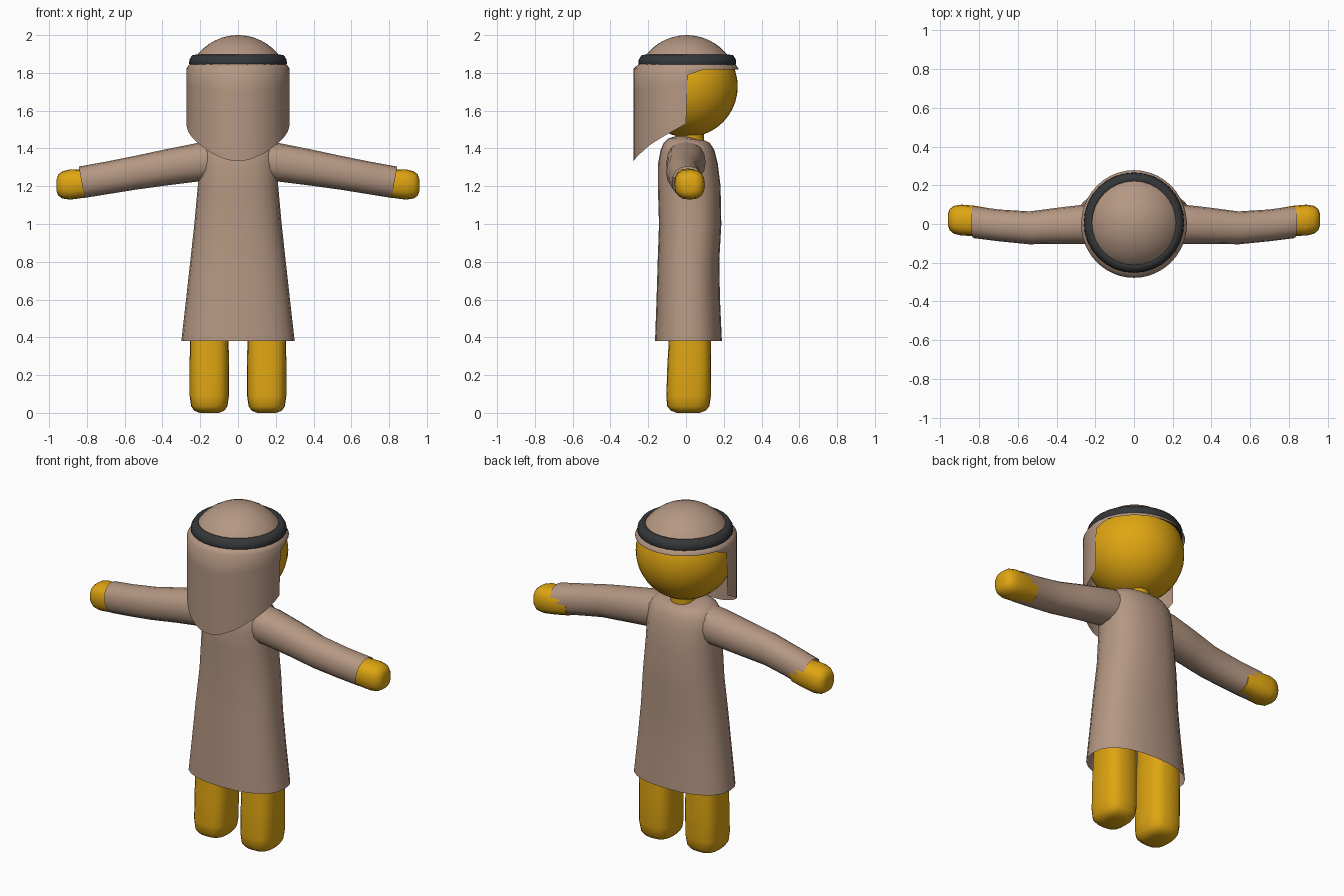
import bpy, bmesh, math
from mathutils import Vector

if "Cube" in bpy.data.objects:
    bpy.data.objects.remove(bpy.data.objects["Cube"])


def material(name, rgb):
    m = bpy.data.materials.new(name)
    m.diffuse_color = (*rgb, 1)
    m.use_nodes = True
    m.node_tree.nodes["Principled BSDF"].inputs["Base Color"].default_value = m.diffuse_color
    return m


YELLOW = material("yellow skin", (0.74, 0.38, 0.006))
BROWN = material("brown cloth", (0.46, 0.31, 0.225))
BLACK = material("black band", (0.035, 0.037, 0.04))


def finish(name, bm, mat, angle=50):
    """Turn the faces outward, make the object and smooth it."""
    bmesh.ops.recalc_face_normals(bm, faces=bm.faces[:])
    mid = sum((v.co for v in bm.verts), Vector()) / len(bm.verts)
    if sum((f.calc_center_median() - mid).dot(f.normal) * f.calc_area() for f in bm.faces) < 0:
        bmesh.ops.reverse_faces(bm, faces=bm.faces[:])
    me = bpy.data.meshes.new(name)
    bm.to_mesh(me)
    bm.free()
    me.materials.append(mat)
    ob = bpy.data.objects.new(name, me)
    bpy.context.collection.objects.link(ob)
    bpy.ops.object.select_all(action='DESELECT')
    ob.select_set(True)
    bpy.context.view_layer.objects.active = ob
    bpy.ops.object.shade_smooth_by_angle(angle=math.radians(angle))
    return ob


def loft(name, rings, mat, closed=True, cap_start=False, cap_end=False):
    """Bridge rows of points into a skin."""
    bm = bmesh.new()
    rows = [[bm.verts.new(p) for p in ring] for ring in rings]
    n = len(rows[0])
    for a, b in zip(rows, rows[1:]):
        for i in range(n if closed else n - 1):
            j = (i + 1) % n
            bm.faces.new((a[i], a[j], b[j], b[i]))
    if cap_start:
        bm.faces.new(rows[0])
    if cap_end:
        bm.faces.new(rows[-1])
    return finish(name, bm, mat)


def oval(a, b, n, power):
    """Points of a rounded-square oval with half sizes a and b."""
    pts = []
    for i in range(n):
        t = 2 * math.pi * i / n
        c, s = math.cos(t), math.sin(t)
        pts.append((math.copysign(abs(c) ** power, c) * a, math.copysign(abs(s) ** power, s) * b))
    return pts


def upright(z, cx, cy, a, b, n=24, power=0.85, dip=0.0):
    return [(cx + u, cy + v, z - dip * max(0, v) / b) for u, v in oval(a, b, n, power)]


def sideways(s, x, cy, cz, a, b, n=16, power=0.9, lean=0.0):
    return [(s * (x + lean * v / b), cy + u, cz + v) for u, v in oval(a, b, n, power)]


# Robe body: height, middle y, half width, half depth, dip at the collar
robe = [(0.38, 0.013, 0.30, 0.177, 0), (0.60, 0.012, 0.275, 0.168, 0),
        (0.80, 0.013, 0.253, 0.163, 0), (1.00, 0.022, 0.231, 0.165, 0),
        (1.20, 0.017, 0.213, 0.166, 0), (1.32, 0.010, 0.212, 0.158, 0),
        (1.39, 0.008, 0.207, 0.143, 0), (1.43, 0.004, 0.182, 0.122, 0),
        (1.452, 0.004, 0.130, 0.098, 0.01), (1.462, 0.006, 0.072, 0.072, 0.02)]
loft("robe", [upright(z, 0, y, a, b, dip=d) for z, y, a, b, d in robe], BROWN)
loft("neck", [upright(z, 0, 0.02, 0.07, 0.075, 16, 1) for z in (1.38, 1.452, 1.50)], YELLOW)

# Sleeves: x, middle y, middle z, half depth, half height, lean of the cuff
sleeve = [(0.13, 0.0, 1.335, 0.100, 0.105, 0), (0.22, 0.0, 1.326, 0.104, 0.102, 0),
          (0.38, -0.008, 1.300, 0.094, 0.096, 0), (0.54, -0.020, 1.272, 0.085, 0.090, 0),
          (0.70, -0.007, 1.243, 0.082, 0.085, 0.01), (0.828, 0.010, 1.221, 0.083, 0.083, 0.015)]
hand = [(0.74, 0.010, 1.222, 0.070, 0.072), (0.82, 0.016, 1.214, 0.078, 0.076),
        (0.89, 0.020, 1.209, 0.080, 0.080), (0.93, 0.022, 1.207, 0.072, 0.072),
        (0.952, 0.022, 1.206, 0.055, 0.056), (0.96, 0.022, 1.206, 0.032, 0.032)]
leg = [(0.0, 0.012, 0.05, 0.06), (0.012, 0.012, 0.08, 0.092), (0.035, 0.012, 0.096, 0.112),
       (0.09, 0.014, 0.104, 0.118), (0.25, 0.017, 0.104, 0.116),
       (0.42, 0.021, 0.102, 0.110), (0.70, 0.021, 0.095, 0.105)]
for s, side in ((1, "right"), (-1, "left")):
    loft(side + "_sleeve", [sideways(s, x, y, z, a, b, lean=l) for x, y, z, a, b, l in sleeve], BROWN)
    loft(side + "_hand", [sideways(s, x, y, z, a, b, power=0.8) for x, y, z, a, b in hand],
         YELLOW, cap_start=True, cap_end=True)
    loft(side + "_leg", [upright(z, s * 0.152, y, a, b, 20, 0.7) for z, y, a, b in leg],
         YELLOW, cap_start=True, cap_end=True)

# Head, with the cloth crown over its upper part
bm = bmesh.new()
bmesh.ops.create_uvsphere(bm, u_segments=32, v_segments=20, radius=0.268)
bmesh.ops.translate(bm, verts=bm.verts[:], vec=(0, 0.006, 1.728))
finish("head", bm, YELLOW)

crown = []
for i in range(9):
    t = math.radians(24 + i * 8)
    crown.append(upright(1.726 + 0.274 * math.sin(t), 0, 0.004,
                         0.274 * math.cos(t), 0.274 * math.cos(t), 32, 1))
loft("cloth_crown", crown, BROWN, cap_end=True)

# Head cloth: hangs long behind and ends in a short rim above the face
HANG = [(-0.28, 1.33), (-0.256, 1.36), (-0.19, 1.42), (-0.10, 1.475), (0.0, 1.53)]


def hem(y):
    for (y0, z0), (y1, z1) in zip(HANG, HANG[1:]):
        if y <= y1:
            return z0 + (z1 - z0) * (y - y0) / (y1 - y0)
    return HANG[-1][1]


back = [180 + i * 180 / 24 for i in range(25)]
front = [2 + i * 176 / 20 for i in range(21)]
columns = [(math.radians(t), hem(0.278 * math.sin(math.radians(t)))) for t in back]
columns += [(math.radians(t), 1.785 + 0.033 * min(1, math.sin(math.radians(t)) * 3)) for t in front]
rows = []
for k in range(5):
    rows.append([(0.273 * math.cos(t), 0.278 * math.sin(t), z + (1.822 - z) * k / 4)
                 for t, z in columns])
for r, z in ((0.262, 1.84), (0.235, 1.86)):
    rows.append([(r * math.cos(t), r * math.sin(t) + 0.004, z) for t, _ in columns])
loft("head_cloth", rows, BROWN)

# Head band
profile = [(0.222, 1.835), (0.252, 1.835), (0.259, 1.85), (0.257, 1.87),
           (0.243, 1.893), (0.222, 1.897), (0.205, 1.885)]
bands = [upright(z, 0, 0.007, r, r, 32, 1) for r, z in profile]
loft("head_band", bands + bands[:1], BLACK)
